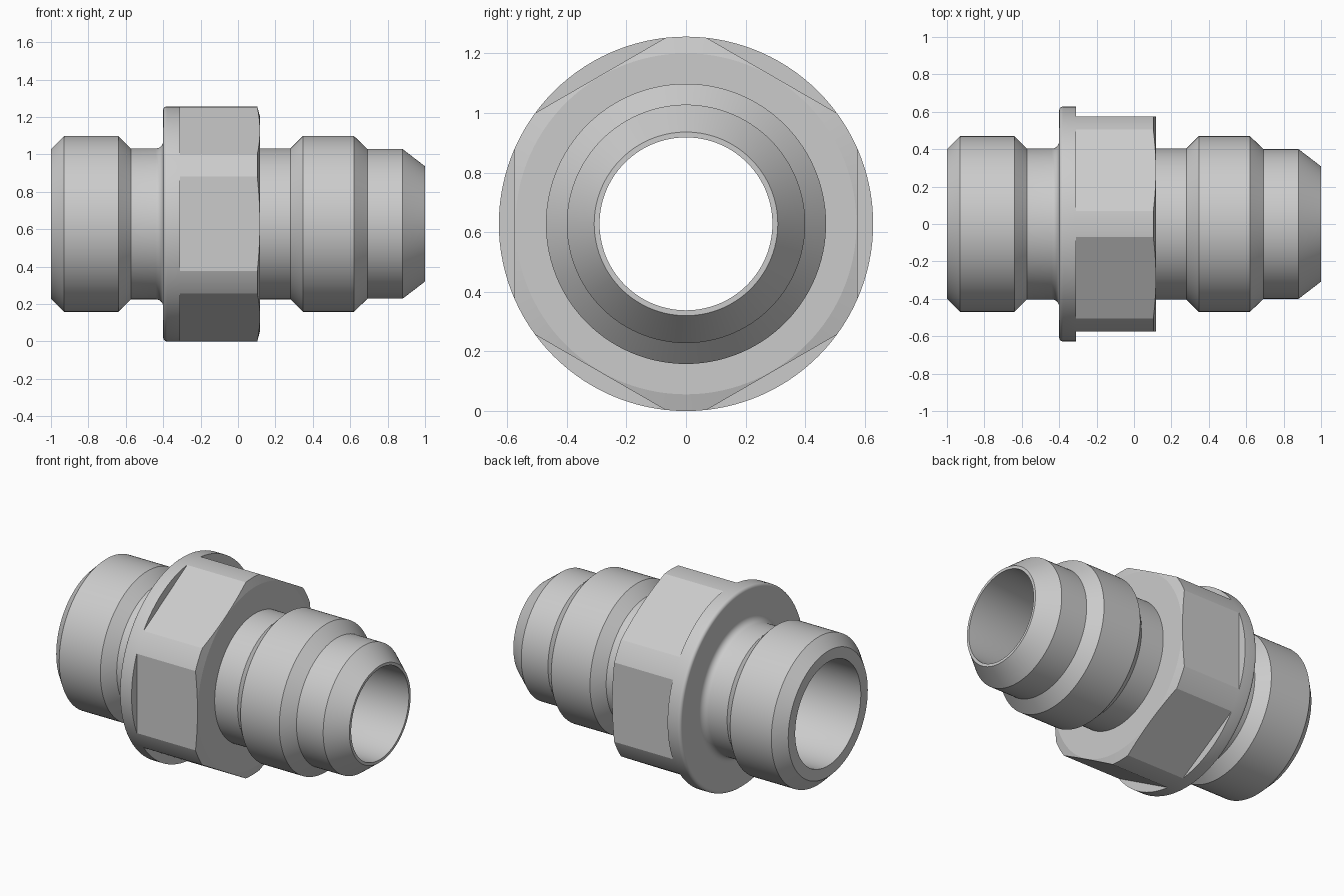
import bpy, bmesh
from math import sin, cos, pi, radians

if "Cube" in bpy.data.objects:
    bpy.data.objects.remove(bpy.data.objects["Cube"])

AXIS_Z = 0.628   # height of the fitting's axis
R_MAX = 0.628    # flange and hex corner radius
FLAT = 0.575     # half the distance across hex flats


def revolve(name, profile, n=120):
    """Spin a closed (x, radius) profile about the horizontal axis."""
    bm = bmesh.new()
    rings = []
    for i in range(n):
        a = 2 * pi * i / n
        rings.append([bm.verts.new((x, r * sin(a), AXIS_Z + r * cos(a)))
                      for x, r in profile])
    m = len(profile)
    for i in range(n):
        p, q = rings[i], rings[(i + 1) % n]
        for j in range(m):
            k = (j + 1) % m
            bm.faces.new((p[j], p[k], q[k], q[j]))
    bmesh.ops.recalc_face_normals(bm, faces=bm.faces)
    mesh = bpy.data.meshes.new(name)
    bm.to_mesh(mesh)
    bm.free()
    ob = bpy.data.objects.new(name, mesh)
    bpy.context.collection.objects.link(ob)
    return ob


def arc(cx, cr, rad, a0, a1, steps=6):
    """Points of a fillet in the profile plane."""
    return [(cx + rad * cos(radians(a0 + (a1 - a0) * i / steps)),
             cr + rad * sin(radians(a0 + (a1 - a0) * i / steps)))
            for i in range(steps + 1)]


def activate(ob):
    bpy.ops.object.select_all(action='DESELECT')
    ob.select_set(True)
    bpy.context.view_layer.objects.active = ob


# Turned body: stud end, flange, neck, threaded end with cone nose, bore
profile = [(-1, 0.33), (-1, 0.40), (-0.93, 0.47), (-0.64, 0.47), (-0.572, 0.403)]
profile += arc(-0.44, 0.443, 0.04, -90, 0)
profile += arc(-0.38, R_MAX - 0.02, 0.02, 180, 90)
profile += [(-0.31, R_MAX), (-0.31, 0.403), (0.28, 0.403), (0.347, 0.47),
            (0.62, 0.47), (0.692, 0.40), (0.88, 0.40), (1, 0.308),
            (1, 0.29), (-0.25, 0.29), (-0.35, 0.33)]
body = revolve("fitting_body", profile)

# Hex wrench section: round chamfered collar trimmed by a hexagonal prism
hexagon = revolve("hex_section", [(-0.31, 0.39), (-0.31, R_MAX), (0.103, R_MAX),
                                  (0.118, 0.572), (0.118, 0.39)])
corner = FLAT / cos(pi / 6)
trim = revolve("hex_trim", [(-0.5, 0.2), (-0.5, corner), (0.3, corner), (0.3, 0.2)], 6)
trim.hide_render = True
mod = hexagon.modifiers.new("trim", 'BOOLEAN')
mod.operation = 'INTERSECT'
mod.solver = 'EXACT'
mod.object = trim
activate(hexagon)
bpy.ops.object.modifier_apply(modifier=mod.name)
bpy.data.objects.remove(trim)

# Smooth round surfaces, crisp machined edges
for ob, angle in ((body, 25), (hexagon, 12)):
    activate(ob)
    bpy.ops.object.shade_smooth_by_angle(angle=radians(angle))
